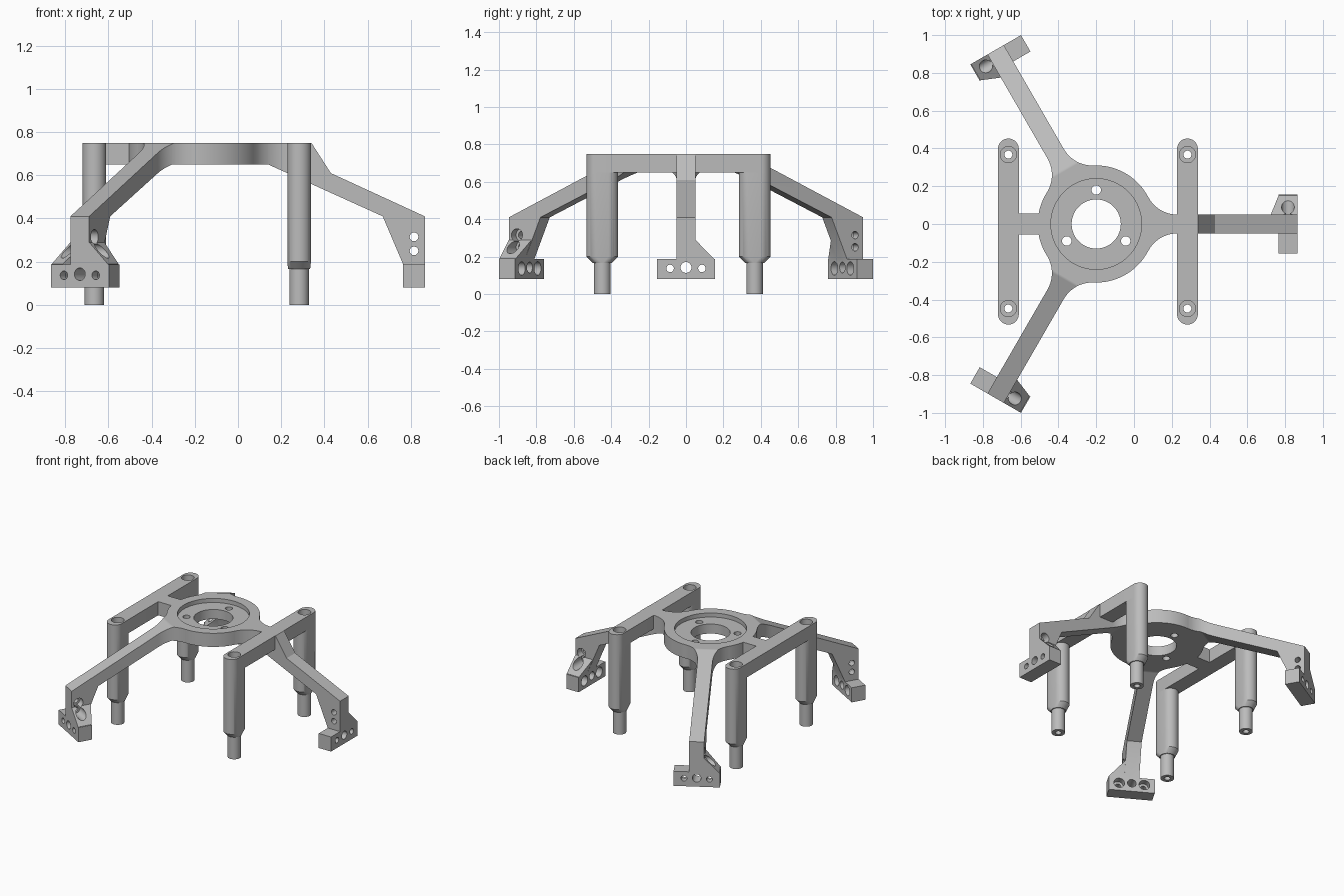
import bpy, bmesh, math
from mathutils import Vector

if "Cube" in bpy.data.objects:
    bpy.data.objects.remove(bpy.data.objects["Cube"], do_unlink=True)

grey = bpy.data.materials.new("plain_grey")
grey.use_nodes = True
COLOUR = (0.5, 0.5, 0.5, 1)
grey.diffuse_color = COLOUR
grey.node_tree.nodes["Principled BSDF"].inputs["Base Color"].default_value = COLOUR

CENTRE_X = -0.2          # hub axis
TOP, UNDER = 0.75, 0.65  # plate heights
REACH = 1.065            # hub axis to outer end of an arm


def loft(name, rings, closed=False):
    """Skin a list of equal-length vertex rings; cap the ends unless closed."""
    bm = bmesh.new()
    rows = [[bm.verts.new(p) for p in ring] for ring in rings]
    pairs = list(zip(rows, rows[1:] + rows[:1])) if closed else list(zip(rows, rows[1:]))
    for a, b in pairs:
        for i in range(len(a)):
            j = (i + 1) % len(a)
            bm.faces.new((a[i], a[j], b[j], b[i]))
    if not closed:
        bm.faces.new(rows[0])
        bm.faces.new(rows[-1])
    bmesh.ops.recalc_face_normals(bm, faces=bm.faces)
    mesh = bpy.data.meshes.new(name)
    bm.to_mesh(mesh)
    bm.free()
    mesh.materials.append(grey)
    obj = bpy.data.objects.new(name, mesh)
    bpy.context.collection.objects.link(obj)
    return obj


def slot(x, y, z, radius, stretch=0, n=48):
    """Horizontal circle, lengthened along y into a slot shape."""
    pts = []
    for i in range(n):
        a = math.tau * (i + 0.5) / n
        pts.append((x + radius * math.cos(a),
                    y + radius * math.sin(a) + math.copysign(stretch, math.sin(a)), z))
    return pts


def box(name, x, y, z):
    return loft(name, [[(x[0], y[0], h), (x[1], y[0], h), (x[1], y[1], h), (x[0], y[1], h)]
                       for h in z])


def drill(start, end, radius):
    """Cylindrical cutter between two points."""
    start, end = Vector(start), Vector(end)
    turn = (end - start).to_track_quat('Z', 'Y')
    circle = [turn @ Vector(p) for p in slot(0, 0, 0, radius, n=32)]
    return loft("cutter", [[c + start for c in circle], [c + end for c in circle]])


def carve(obj, joins=(), cuts=()):
    """Apply unions and differences, then remove the helpers."""
    helpers = [(h, 'UNION') for h in joins] + [(h, 'DIFFERENCE') for h in cuts]
    for helper, operation in helpers:
        helper.hide_render = True
        mod = obj.modifiers.new("carve", 'BOOLEAN')
        mod.operation, mod.solver, mod.object = operation, 'EXACT', helper
    bpy.context.view_layer.update()
    graph = bpy.context.evaluated_depsgraph_get()
    mesh = bpy.data.meshes.new_from_object(obj.evaluated_get(graph))
    obj.modifiers.clear()
    obj.data = mesh
    for helper, _ in helpers:
        bpy.data.objects.remove(helper, do_unlink=True)
    return obj


def interp(r, pts):
    for (a, za), (b, zb) in zip(pts, pts[1:]):
        if r <= b:
            return za + (zb - za) * max(0, r - a) / (b - a)
    return pts[-1][1]


parts = []

# Hub: stepped ring with recessed seat and three screw holes
HUB_R = 0.31
steps = [(0.13, UNDER), (HUB_R, UNDER), (HUB_R, TOP), (0.24, TOP), (0.24, 0.72), (0.13, 0.72)]
hub = loft("hub_ring", [slot(CENTRE_X, 0, z, r, n=96) for r, z in steps], closed=True)
screws = []
for deg in (90, 210, 330):
    x = CENTRE_X + 0.18 * math.cos(math.radians(deg))
    y = 0.18 * math.sin(math.radians(deg))
    screws.append(drill((x, y, 0.6), (x, y, 0.8), 0.025))
parts.append(carve(hub, cuts=screws))

# Arms: sloping beam with filleted root, foot block and gusset
HALF, FILLET = 0.05, 0.175
ROOT_END = math.sqrt((HUB_R + FILLET) ** 2 - (HALF + FILLET) ** 2)
ROOT_START = ROOT_END * HUB_R / (HUB_R + FILLET)
FOOT_IN, FOOT_TOP, FOOT_LOW, FOOT_HALF = REACH - 0.1, 0.187, 0.08, 0.155
SLOPED = [(0.33, TOP), (REACH, 0.41)]
STEPPED = [(0.54, TOP), (0.63, 0.61), (REACH, 0.41)]
BELOW = [(0.34, UNDER), (0.87, 0.41), (FOOT_IN, FOOT_TOP), (REACH, FOOT_TOP)]


def half_width(r):
    if r >= ROOT_END:
        return HALF
    if r < ROOT_START:
        return 0.12
    return HALF + FILLET - math.sqrt(FILLET ** 2 - (ROOT_END - r) ** 2)


def build_arm(name, degrees, upper):
    stations = {0.26, ROOT_END} | {r for r, _ in upper + BELOW}
    stations |= {ROOT_START + (ROOT_END - ROOT_START) * i / 12 for i in range(12)}
    rings = []
    for r in sorted(stations):
        w, hi, lo = half_width(r), interp(r, upper), interp(r, BELOW)
        rings.append([(r, -w, lo), (r, w, lo), (r, w, hi), (r, -w, hi)])
    arm = loft(name, rings)
    foot = box("foot", (FOOT_IN, REACH), (-FOOT_HALF, FOOT_HALF), (FOOT_LOW, FOOT_TOP))

    # Gusset wedge on one side of the leg
    peak, inner = 0.29, FOOT_IN - 0.041
    wedge = []
    for y, r, z in ((0.02, inner, peak), (HALF, inner, peak), (0.15, FOOT_IN, FOOT_TOP + 0.002)):
        wedge.append([(FOOT_IN, y, FOOT_TOP - 0.03), (REACH, y, FOOT_TOP - 0.03),
                      (REACH, y, z), (r, y, z), (FOOT_IN, y, FOOT_TOP)])
    gusset = loft("gusset", wedge)

    # Cross holes in the leg and radial holes in the foot, with counterbores
    cuts = []
    mid = REACH - 0.05
    for z in (0.25, 0.315):
        cuts.append(drill((mid, -0.2, z), (mid, 0.2, z), 0.02))
        cuts.append(drill((mid, 0.0, z), (mid, 0.25, z), 0.034))
    z = 0.137
    cuts.append(drill((0.8, 0, z + 0.005), (1.2, 0, z + 0.005), 0.029))
    for y in (-0.085, 0.085):
        cuts.append(drill((0.8, y, z), (1.2, y, z), 0.02))
        cuts.append(drill((0.8, y, z), (mid, y, z), 0.036))
    carve(arm, joins=[foot, gusset], cuts=cuts)
    arm.location.x = CENTRE_X
    arm.rotation_euler.z = math.radians(degrees)
    parts.append(arm)


build_arm("left_arm", 0, STEPPED)
build_arm("back_arm", 120, SLOPED)
build_arm("front_arm", 240, SLOPED)

# Side bars with slot-shaped posts and round pins
BAR_R, BAR_Y = 0.055, -0.04
for side, x in (("left", 0.283), ("right", -0.665)):
    bar = loft(side + "_bar", [slot(x, BAR_Y, z, BAR_R, 0.4375) for z in (UNDER, TOP)])
    bores = []
    for end, y in (("front", BAR_Y - 0.4075), ("back", BAR_Y + 0.4075)):
        bores.append(drill((x, y, 0.6), (x, y, 0.8), 0.043))
        post = loft(f"{side}_{end}_post", [
            slot(x, y, UNDER, BAR_R, 0.03), slot(x, y, 0.2, BAR_R, 0.03),
            slot(x, y, 0.165, 0.051), slot(x, y, 0.165, 0.045), slot(x, y, 0, 0.045)])
        parts.append(carve(post, cuts=[drill((x, y, 0.2), (x, y, 0.7), 0.043),
                                       drill((x, y, -0.1), (x, y, 0.3), 0.021)]))
    parts.append(carve(bar, cuts=bores))

# Short link between hub and right bar
parts.append(box("right_link", (-0.63, -0.48), (-0.056, 0.056), (UNDER, TOP)))

# Smooth the round walls, keep edges crisp
bpy.ops.object.select_all(action='DESELECT')
for part in parts:
    part.select_set(True)
bpy.context.view_layer.objects.active = parts[0]
bpy.ops.object.shade_smooth_by_angle(angle=math.radians(30))
